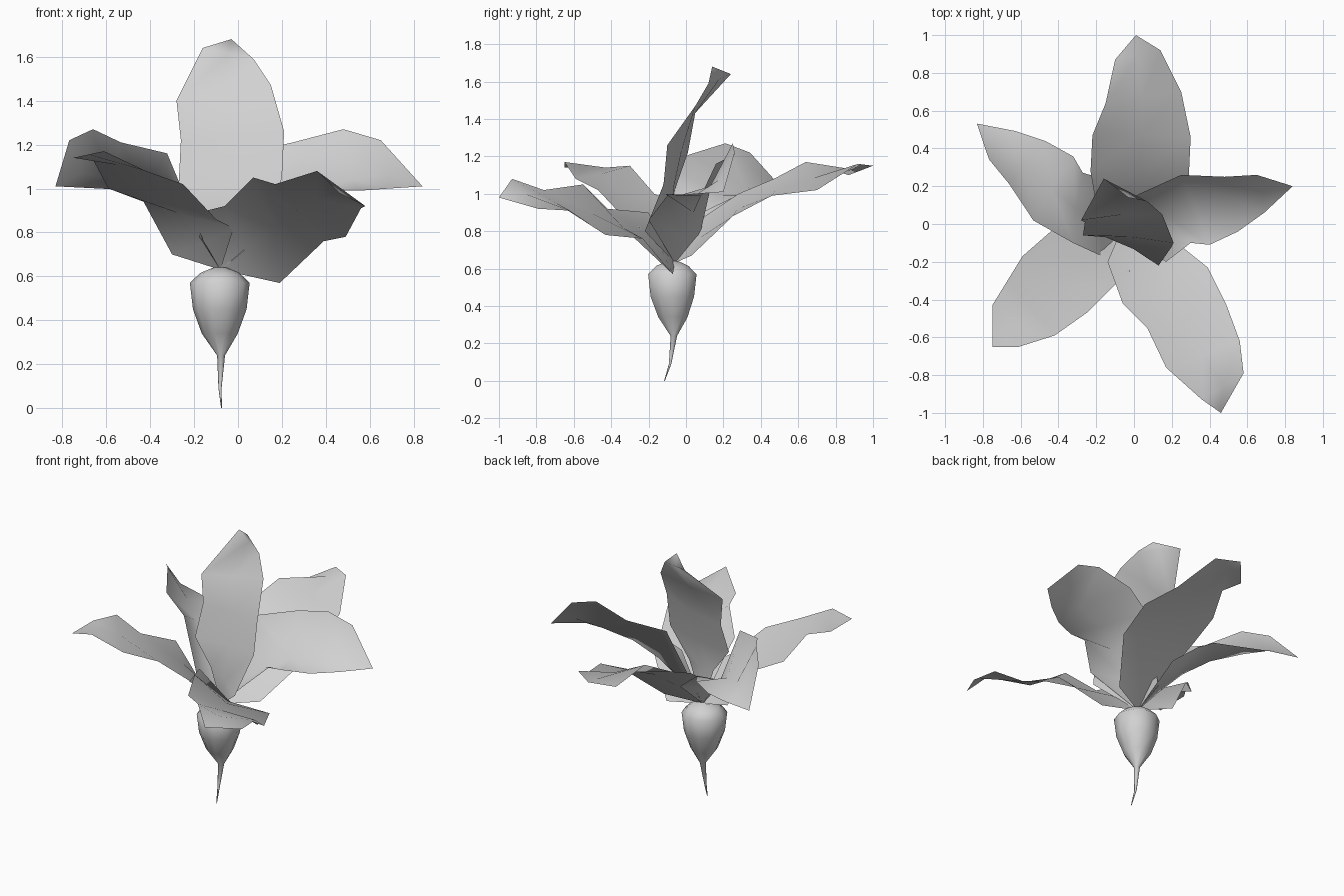
import bpy
import bmesh
import math
from mathutils import Matrix, Vector

cube = bpy.data.objects.get("Cube")
if cube:
    bpy.data.objects.remove(cube, do_unlink=True)

CROWN = Vector((-0.08, -0.06, 0.63))   # where all leaves meet the bulb


def make_material(name, colour):
    material = bpy.data.materials.new(name)
    material.use_nodes = True
    material.diffuse_color = colour
    shader = material.node_tree.nodes["Principled BSDF"]
    shader.inputs["Base Color"].default_value = colour
    return material


pale_grey = make_material("pale grey", (0.64, 0.64, 0.64, 1))


def finish(name, bm):
    """Turn a bmesh into a smooth shaded object."""
    mesh = bpy.data.meshes.new(name)
    bm.to_mesh(mesh)
    bm.free()
    mesh.materials.append(pale_grey)
    for polygon in mesh.polygons:
        polygon.use_smooth = True
    part = bpy.data.objects.new(name, mesh)
    bpy.context.scene.collection.objects.link(part)
    return part


def hundredths(path):
    return [Vector(point) / 100 for point in path]


def sunken_midrib(left, right, tip, cup):
    """Path halfway between two edges, dipping below them and flat at the tip."""
    path = []
    for step, (a, b) in enumerate(zip(left, right), start=1):
        depth = cup * math.sin(math.pi * step / len(left))
        normal = (b - a).cross(tip - CROWN).normalized()
        path.append((a + b) / 2 - normal * depth)
    return path


def leaf(name, left_edge, right_edge, tip, cup=0.025, midrib=None, spin=0):
    """Thin leaf lofted from edge to midrib to edge, spun about the crown in degrees."""
    bm = bmesh.new()
    left, right = hundredths(left_edge), hundredths(right_edge)
    tip_point = Vector(tip) / 100
    if midrib:
        middle = hundredths(midrib)
    else:
        middle = sunken_midrib(left, right, tip_point, cup)
    base = bm.verts.new(CROWN)
    previous = None
    for points in zip(left, middle, right):
        row = [bm.verts.new(p) for p in points]
        for i in range(2):
            if previous:
                bm.faces.new((previous[i], previous[i + 1], row[i + 1], row[i]))
            else:
                bm.faces.new((base, row[i + 1], row[i]))
        previous = row
    end = bm.verts.new(tip_point)
    for i in range(2):
        bm.faces.new((previous[i], previous[i + 1], end))
    bmesh.ops.rotate(bm, verts=bm.verts, cent=CROWN,
                     matrix=Matrix.Rotation(math.radians(spin), 3, "Z"))
    return finish(name, bm)


def lathe_along_path(name, sections, sides):
    """Closed tube through (x, y, z, radius) sections, nearly pointed at both ends."""
    bm = bmesh.new()
    rings = []
    for x, y, z, radius in sections:
        ring = []
        for i in range(sides):
            angle = math.tau * i / sides
            ring.append(bm.verts.new((x + radius * math.cos(angle),
                                      y + radius * math.sin(angle), z)))
        rings.append(ring)
    for lower, upper in zip(rings, rings[1:]):
        for i in range(sides):
            j = (i + 1) % sides
            bm.faces.new((lower[i], lower[j], upper[j], upper[i]))
    bm.faces.new(list(reversed(rings[0])))
    bm.faces.new(rings[-1])
    return finish(name, bm)


# Bulb with its bent, thin root
lathe_along_path("bulb_and_root", [
    (-0.075, -0.115, 0, 0.002),
    (-0.082, -0.085, 0.09, 0.007),
    (-0.077, -0.065, 0.24, 0.018),
    (-0.083, -0.07, 0.34, 0.082),
    (-0.083, -0.073, 0.45, 0.122),
    (-0.083, -0.073, 0.57, 0.136),
    (-0.083, -0.073, 0.615, 0.09),
    (-0.083, -0.07, 0.64, 0.03),
], sides=10)

# Two matching side leaves with a deep fold
for name, spin in (("left_leaf", 0), ("right_leaf", 126)):
    leaf(name,
         [(-13, 7, 76), (3, 16, 116), (25, 26, 121), (48, 25, 127), (65, 26, 122)],
         [(17, -20, 86), (30, -10, 99), (40, -11, 100), (55, -4, 99), (69, 6, 100)],
         midrib=[(4, -1, 77), (17, 4, 90), (33, 8, 99), (52, 13, 104), (68, 17, 107)],
         tip=(84, 20, 101), spin=spin)

# Remaining leaves, each as left edge, right edge and tip
leaf("back_leaf",
     [(-20, 10, 88), (-23, 28, 100), (-22, 47, 108), (-15, 64, 117), (-10, 87, 110)],
     [(14, 3, 67), (29, 25, 88), (30, 46, 99), (25, 70, 102), (14, 92, 116)],
     tip=(1, 100, 115))

leaf("front_right_leaf",
     [(-2, -25, 82), (-10, -32, 86), (-25, -47, 102), (-42, -59, 108), (-61, -65, 117)],
     [(-30, 0, 70), (-43, -3, 94), (-59, -17, 100), (-67, -30, 115), (-75, -43, 114)],
     tip=(-75, -65, 114), cup=0.015)

leaf("front_left_leaf",
     [(19, -7, 57), (39, -23, 76), (49, -43, 78), (56, -62, 91), (58, -79, 92)],
     [(-14, -20, 90), (-6, -42, 92), (7, -55, 105), (17, -76, 102), (36, -93, 108)],
     tip=(46, -100, 98))

leaf("upright_leaf",
     [(-15, -7, 86), (-27, -6, 102), (-26, 1, 122), (-28, 2, 140), (-16, 24, 164)],
     [(13, -22, 80), (20, -12, 105), (21, -10, 126), (15, 5, 147), (7, 12, 159)],
     tip=(-3, 14, 168))
